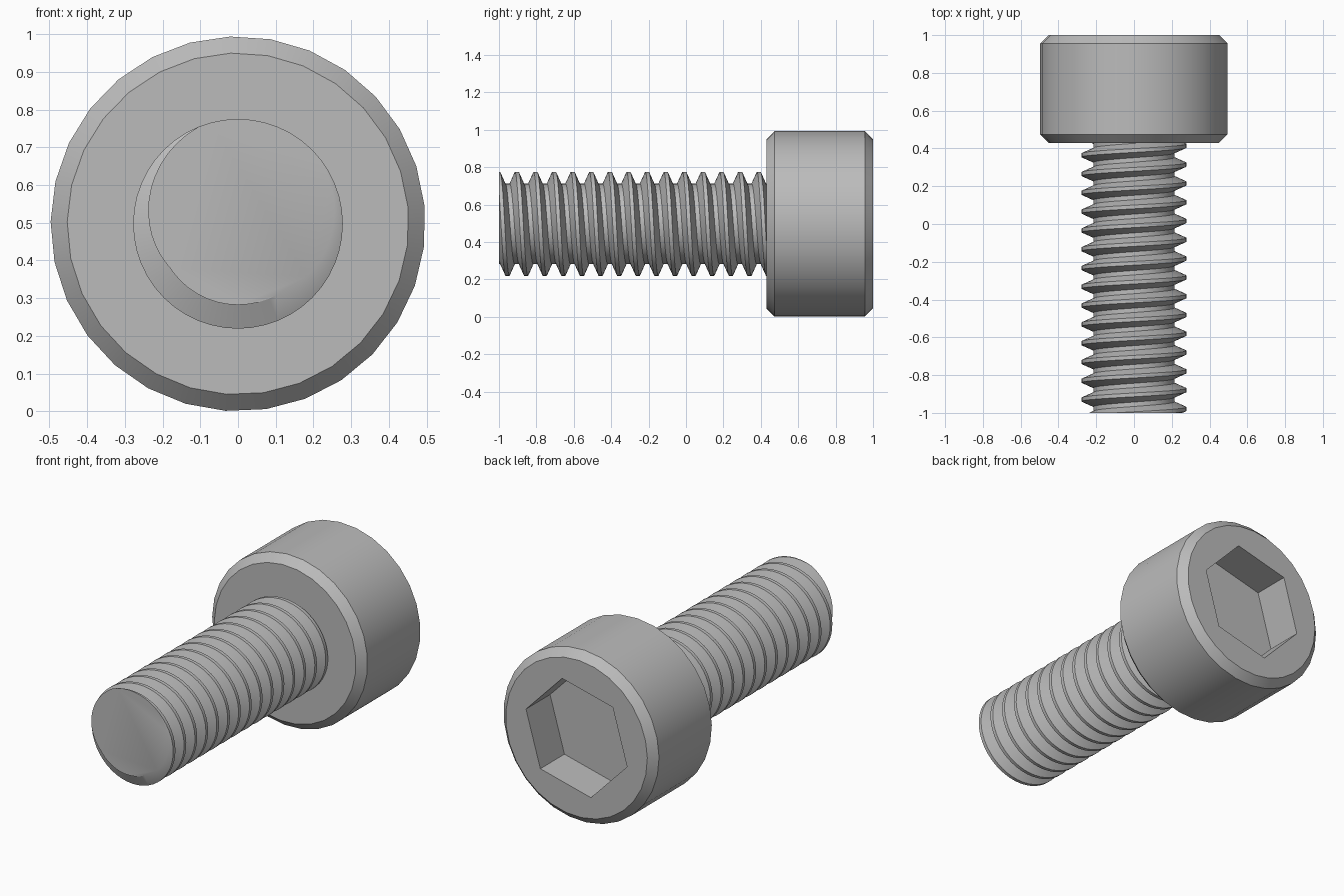
import bpy, bmesh
from math import sin, cos, pi, radians

cube = bpy.data.objects.get("Cube")
if cube:
    bpy.data.objects.remove(cube, do_unlink=True)

AXIS_Z = 0.497

steel = bpy.data.materials.new("grey_steel")
steel.use_nodes = True
steel.diffuse_color = (0.5, 0.5, 0.5, 1)
steel.node_tree.nodes["Principled BSDF"].inputs["Base Color"].default_value = (0.5, 0.5, 0.5, 1)


def finish(bm, name):
    bmesh.ops.recalc_face_normals(bm, faces=bm.faces[:])
    mesh = bpy.data.meshes.new(name)
    bm.to_mesh(mesh)
    bm.free()
    mesh.materials.append(steel)
    obj = bpy.data.objects.new(name, mesh)
    obj.location.z = AXIS_Z
    bpy.context.collection.objects.link(obj)
    bpy.ops.object.select_all(action='DESELECT')
    obj.select_set(True)
    bpy.context.view_layer.objects.active = obj
    bpy.ops.object.shade_smooth_by_angle(angle=radians(30))
    return obj


def ring(bm, radius, y, sides, phase):
    angles = [radians(phase) + 2 * pi * i / sides for i in range(sides)]
    return [bm.verts.new((radius * cos(a), y, radius * sin(a))) for a in angles]


def skin(bm, rings):
    for a, b in zip(rings, rings[1:]):
        for i in range(len(a)):
            j = (i + 1) % len(a)
            bm.faces.new((a[i], a[j], b[j], b[i]))


# Chamfered cylinder head with a hexagonal socket in the back face
bm = bmesh.new()
profile = [(0.453, 0.43), (0.497, 0.474), (0.497, 0.956), (0.453, 1.0)]
outer = [ring(bm, r, y, 29, 80) for r, y in profile]
skin(bm, outer)
bm.faces.new(outer[0])
socket = [ring(bm, 0.333, y, 6, 14) for y in (1.0, 0.78)]
skin(bm, socket)
bm.faces.new(socket[1])
rim = [e for e in bm.edges if e.is_boundary]
bmesh.ops.triangle_fill(bm, use_beauty=True, edges=rim, normal=(0, 1, 0))
finish(bm, "socket_head")

# Right-handed helical thread, swept past both ends and then trimmed flat
PITCH, SEGS, TURNS = 0.0995, 48, 20
CREST, ROOT = 0.278, 0.215
tooth = [(-0.01, CREST), (0.01, CREST), (0.038, ROOT), (0.0615, ROOT)]
bm = bmesh.new()
columns = []
for i in range(SEGS * TURNS + 1):
    t = 2 * pi * i / SEGS
    y0 = -1.203 + PITCH * i / SEGS
    columns.append([bm.verts.new((r * sin(t), y0 + dy, r * cos(t))) for dy, r in tooth])
for i in range(SEGS * (TURNS - 1)):
    a = columns[i] + [columns[i + SEGS][0]]
    b = columns[i + 1] + [columns[i + 1 + SEGS][0]]
    for k in range(4):
        bm.faces.new((a[k], a[k + 1], b[k + 1], b[k]))
for y, side in ((-1.0, -1), (0.55, 1)):
    bmesh.ops.bisect_plane(bm, geom=bm.verts[:] + bm.edges[:] + bm.faces[:], dist=1e-6,
                           plane_co=(0, y, 0), plane_no=(0, side, 0), clear_outer=True)
loose = [v for v in bm.verts if not v.link_faces]
bmesh.ops.delete(bm, geom=loose, context='VERTS')
bmesh.ops.holes_fill(bm, edges=[e for e in bm.edges if e.is_boundary], sides=0)
finish(bm, "threaded_shank")
